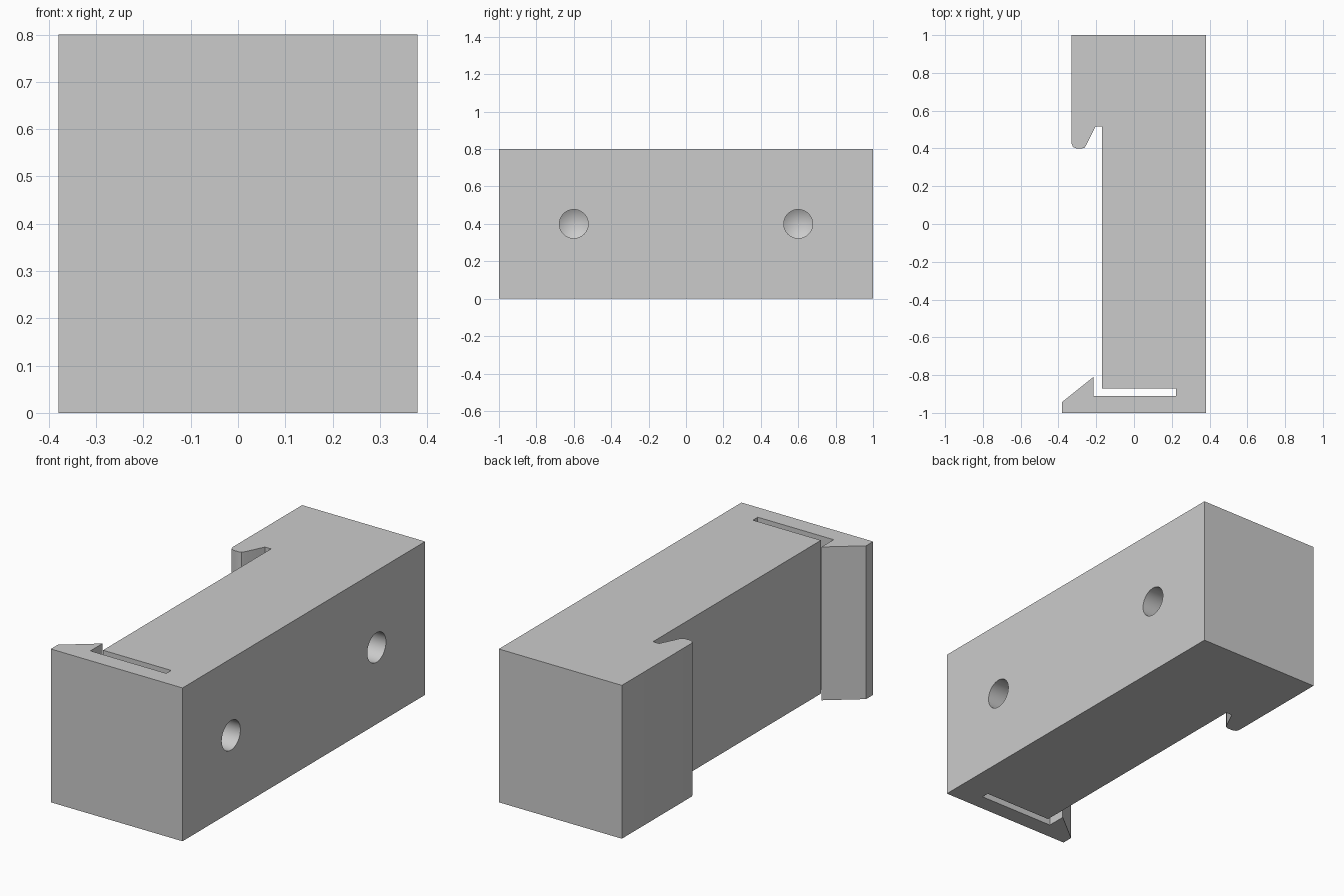
import bpy, bmesh, math
from mathutils import Matrix

cube = bpy.data.objects.get("Cube")
if cube:
    bpy.data.objects.remove(cube, do_unlink=True)

HEIGHT = 0.8
HOLE_RADIUS = 0.077
HOLE_DEPTH = 0.4
TIP = 0.047
SIDE_X = 0.38

grey = bpy.data.materials.new("light grey plastic")
grey.use_nodes = True
colour = (0.6, 0.6, 0.6, 1)
grey.diffuse_color = colour
grey.node_tree.nodes["Principled BSDF"].inputs["Base Color"].default_value = colour


def make_object(name, bm):
    bmesh.ops.recalc_face_normals(bm, faces=bm.faces)
    mesh = bpy.data.meshes.new(name)
    bm.to_mesh(mesh)
    bm.free()
    mesh.materials.append(grey)
    obj = bpy.data.objects.new(name, mesh)
    bpy.context.collection.objects.link(obj)
    return obj


# Clip outline: solid back, rounded fixed hook, straight bed, slit and sprung latch
outline = [
    (SIDE_X, -1), (SIDE_X, 1), (-0.33, 1),
    (-0.33, 0.425), (-0.323, 0.408), (-0.305, 0.4),
    (-0.275, 0.4), (-0.262, 0.404), (-0.254, 0.415),
    (-0.205, 0.515), (-0.17, 0.515), (-0.17, -0.87),
    (0.223, -0.87), (0.223, -0.91), (-0.215, -0.91),
    (-0.215, -0.81), (-0.38, -0.942), (-0.38, -1),
]
bm = bmesh.new()
face = bm.faces.new([bm.verts.new((x, y, 0)) for x, y in outline])
top = bmesh.ops.extrude_face_region(bm, geom=[face])["geom"]
bmesh.ops.translate(bm, vec=(0, 0, HEIGHT),
                    verts=[v for v in top if isinstance(v, bmesh.types.BMVert)])
clip = make_object("rail_clip_body", bm)


# Drilled screw holes with pointed ends
def drill(y):
    bm = bmesh.new()
    overshoot = 0.1
    length = HOLE_DEPTH + overshoot
    bmesh.ops.create_cone(bm, cap_ends=True, segments=48, radius1=HOLE_RADIUS,
                          radius2=HOLE_RADIUS, depth=length)
    end = min(bm.faces, key=lambda f: f.calc_center_median().z)
    tip = bmesh.ops.poke(bm, faces=[end])["verts"][0]
    tip.co.z -= TIP
    bmesh.ops.transform(bm, verts=bm.verts, matrix=Matrix.Translation(
        (SIDE_X + overshoot - length / 2, y, HEIGHT / 2)) @ Matrix.Rotation(math.pi / 2, 4, "Y"))
    cutter = make_object("screw_hole_cutter", bm)
    cutter.hide_render = True
    return cutter


bpy.ops.object.select_all(action="DESELECT")
clip.select_set(True)
bpy.context.view_layer.objects.active = clip
for y in (-0.6, 0.6):
    cutter = drill(y)
    cut = clip.modifiers.new("screw hole", "BOOLEAN")
    cut.operation = "DIFFERENCE"
    cut.solver = "EXACT"
    cut.object = cutter
    bpy.ops.object.modifier_apply(modifier=cut.name)
    bpy.data.objects.remove(cutter, do_unlink=True)

bpy.ops.object.shade_smooth_by_angle(angle=math.radians(25))
